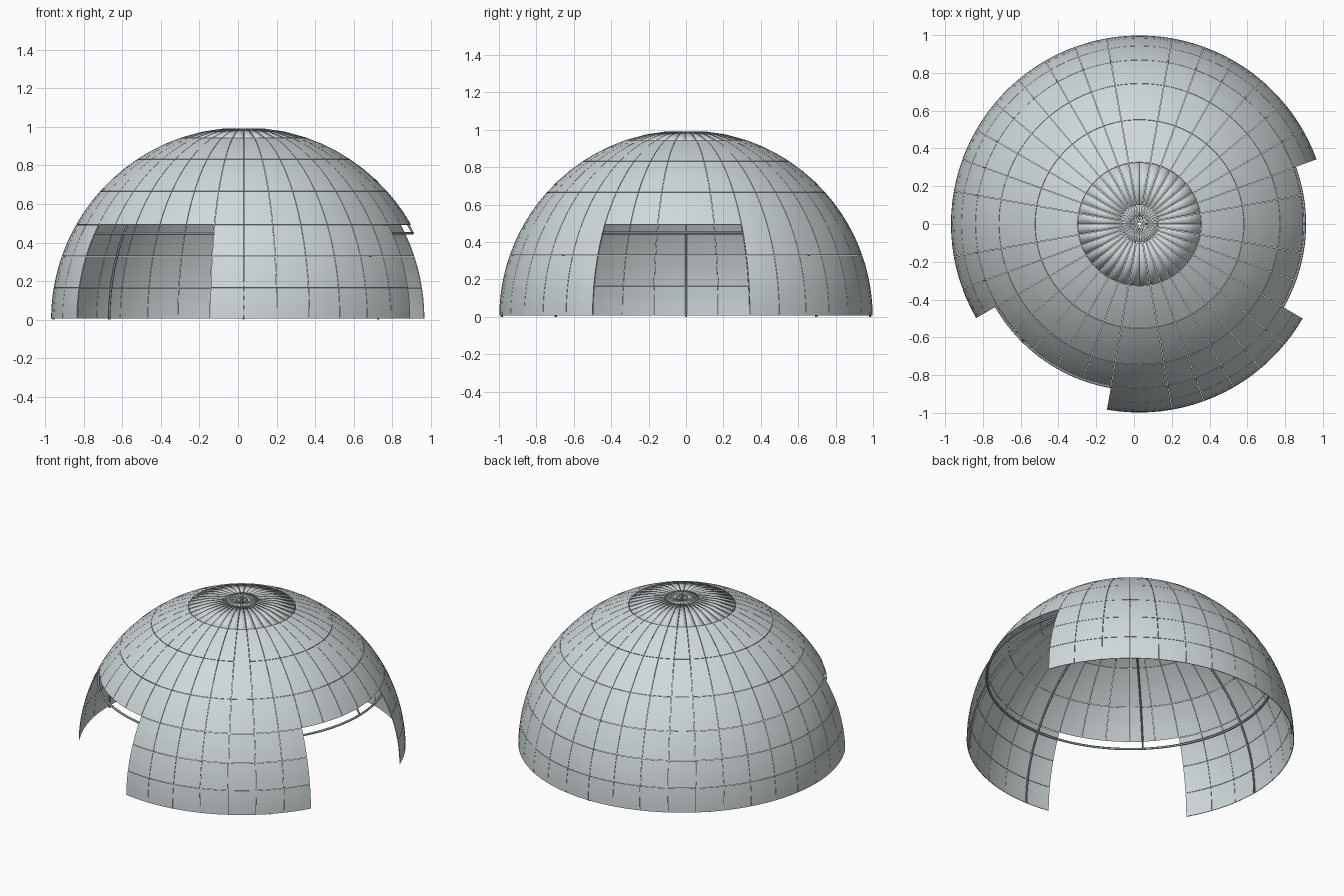
import bpy, bmesh, math
from mathutils import Vector

if "Cube" in bpy.data.objects:
    bpy.data.objects.remove(bpy.data.objects["Cube"])

CX = 0.029        # dome axis, offset because one opening cuts the +x side
R = 0.998         # outer radius
THICK = 0.004     # panel thickness
GAP = 0.0022      # seam between panels
SEG = 36


def material(name, rgb):
    m = bpy.data.materials.new(name)
    m.diffuse_color = (*rgb, 1)
    m.use_nodes = True
    m.node_tree.nodes["Principled BSDF"].inputs["Base Color"].default_value = m.diffuse_color
    return m


PANEL = material("pale grey panel", (0.63, 0.69, 0.70))
FRAME = material("slate grey frame", (0.29, 0.32, 0.36))


def sph(r, lat, az):
    p = Vector((CX + r * math.cos(lat) * math.cos(az),
                r * math.cos(lat) * math.sin(az), r * math.sin(lat)))
    p.z = min(p.z, 0.9915 - (R - r))      # slightly flattened crown
    return p


def finish(bm, name, mat, angle=30):
    bmesh.ops.recalc_face_normals(bm, faces=bm.faces)
    me = bpy.data.meshes.new(name)
    bm.to_mesh(me)
    bm.free()
    ob = bpy.data.objects.new(name, me)
    bpy.context.collection.objects.link(ob)
    me.materials.append(mat)
    bpy.ops.object.select_all(action='DESELECT')
    ob.select_set(True)
    bpy.context.view_layer.objects.active = ob
    bpy.ops.object.shade_smooth_by_angle(angle=math.radians(angle))
    return ob


def add_panel(bm, lat0, lat1, az0, az1, nl, na):
    """One curved plate with a small gap all round it."""
    lat0 += GAP / 2
    lat1 -= GAP / 2
    layers = []
    for r in (R, R - THICK):
        rows = []
        for i in range(nl + 1):
            lat = lat0 + (lat1 - lat0) * i / nl
            trim = min(GAP / 2 / math.cos(lat), (az1 - az0) * 0.2)
            a, b = az0 + trim, az1 - trim
            rows.append([bm.verts.new(sph(r, lat, a + (b - a) * j / na))
                         for j in range(na + 1)])
        layers.append(rows)
    out, inn = layers
    for i in range(nl):
        for j in range(na):
            for s in layers:
                bm.faces.new((s[i][j], s[i][j + 1], s[i + 1][j + 1], s[i + 1][j]))
        for j in (0, na):
            bm.faces.new((out[i][j], out[i + 1][j], inn[i + 1][j], inn[i][j]))
    for j in range(na):
        for i in (0, nl):
            bm.faces.new((out[i][j], out[i][j + 1], inn[i][j + 1], inn[i][j]))


def is_open(deg):
    deg %= 360
    return 210 < deg < 260 or deg > 330 or deg < 20


# Panel courses, evenly spaced in height up to the cap
lats = [math.asin(z) for z in (0.006, 0.165, 0.33, 0.494, 0.667, 0.833)]
lats += [math.acos(r) for r in (0.327, 0.10, 0.035, 0.008)]


def build_courses(name, first, last, nl=3, na=3, angle=30):
    bm = bmesh.new()
    for c in range(first, last):
        for k in range(SEG):
            if c < 3 and is_open(k * 10 + 5):
                continue
            add_panel(bm, lats[c], lats[c + 1], math.radians(k * 10),
                      math.radians(k * 10 + 10), nl, na)
    finish(bm, name, PANEL, angle)


build_courses("lower_wall_panels", 0, 3)
build_courses("upper_dome_panels", 3, 6)
# Crown plates have softly rounded rims
build_courses("crown_panels", 6, 9, 2, 2, 180)


def tube(name, frames, radius, closed, sides=8):
    """Round bar swept along (centre, side, normal) frames."""
    bm = bmesh.new()
    rings = [[bm.verts.new(p + u * radius * math.cos(math.tau * s / sides)
                           + v * radius * math.sin(math.tau * s / sides))
              for s in range(sides)] for p, u, v in frames]
    n = len(rings)
    for i in range(n if closed else n - 1):
        a, b = rings[i], rings[(i + 1) % n]
        for k in range(sides):
            bm.faces.new((a[k], a[(k + 1) % sides], b[(k + 1) % sides], b[k]))
    if not closed:
        bm.faces.new(rings[0])
        bm.faces.new(rings[-1])
    return finish(bm, name, FRAME, 60)


# Horizontal ring beam just below the heads of the openings
RING_Z, RING_R = 0.448, 0.875
frames = []
for i in range(144):
    a = math.tau * i / 144
    d = Vector((math.cos(a), math.sin(a), 0))
    frames.append((Vector((CX, 0, RING_Z)) + d * RING_R, d, Vector((0, 0, 1))))
tube("ring_beam", frames, 0.007, True)

# Meridian ribs; those above an opening stop at the ring beam
for k in range(8):
    az = math.radians(45 * k)
    rr = R - 0.013
    start = math.asin(RING_Z / rr) if is_open(45 * k) else 0.0
    end = math.radians(84)
    side = Vector((-math.sin(az), math.cos(az), 0))
    frames = []
    for i in range(33):
        lat = start + (end - start) * i / 32
        p = sph(rr, lat, az)
        frames.append((p, side, (p - Vector((CX, 0, 0))).normalized()))
    tube("rib_%d" % (k + 1), frames, 0.0055, False)
